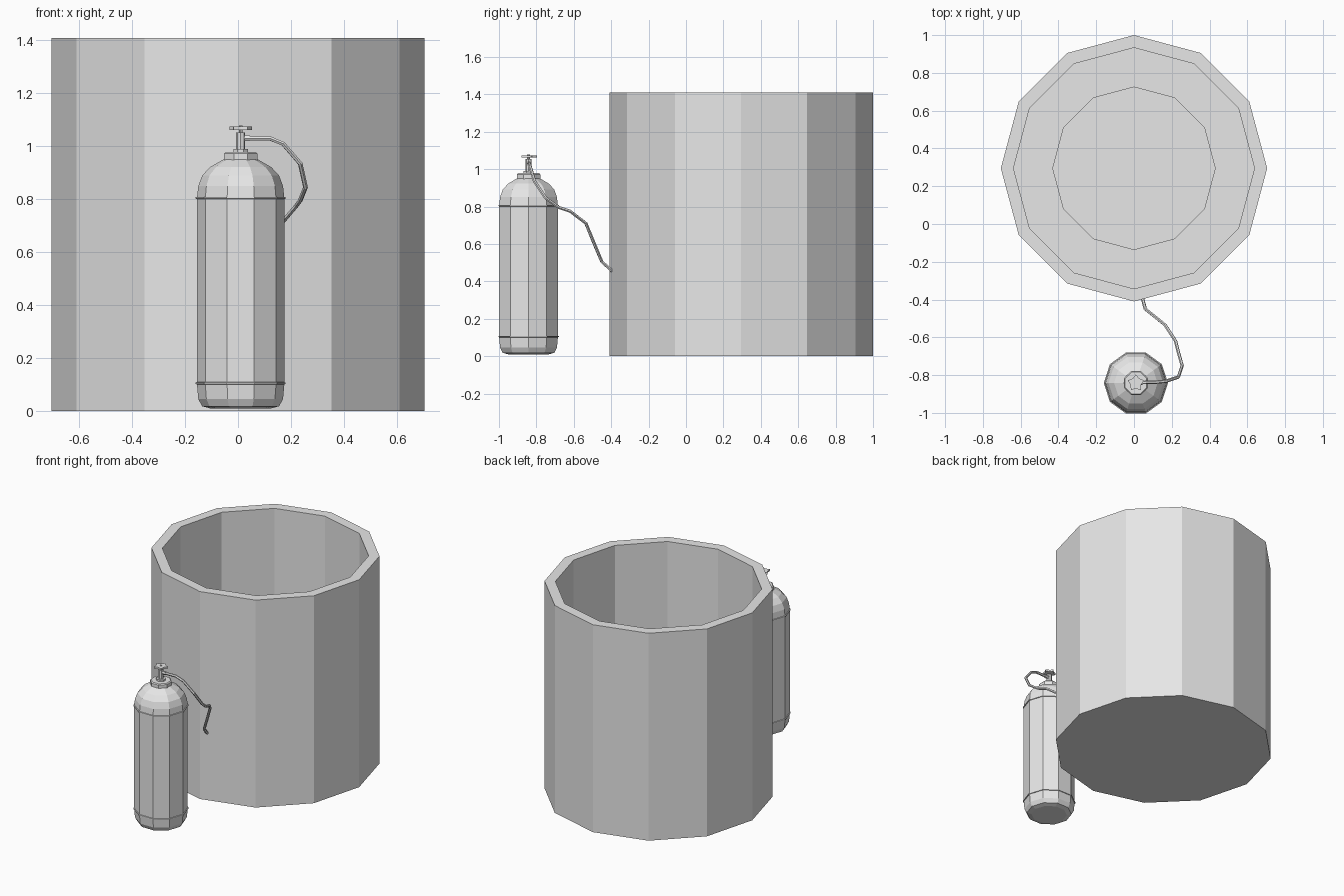
import bpy, bmesh
from math import sin, cos, pi, radians

cube = bpy.data.objects.get("Cube")
if cube:
    bpy.data.objects.remove(cube, do_unlink=True)

grey = bpy.data.materials.new("light_grey")
grey.use_nodes = True
grey.diffuse_color = (0.8, 0.8, 0.8, 1)
grey.node_tree.nodes["Principled BSDF"].inputs["Base Color"].default_value = (0.8, 0.8, 0.8, 1)


def lathe(name, center, profile, sides, turn=0.0, lobe=1.0):
    """Spin (radius, height) points into a closed flat-faced solid; lobe shrinks every other corner."""
    bm = bmesh.new()
    rings = []
    for r, z in profile:
        ring = []
        for i in range(sides):
            a = turn + 2 * pi * i / sides
            k = r * (lobe if i % 2 else 1)
            ring.append(bm.verts.new((k * cos(a), k * sin(a), z)))
        rings.append(ring)
    for low, high in zip(rings, rings[1:]):
        for i in range(sides):
            j = (i + 1) % sides
            bm.faces.new((low[i], low[j], high[j], high[i]))
    bm.faces.new(rings[0])
    bm.faces.new(rings[-1])
    bmesh.ops.recalc_face_normals(bm, faces=bm.faces)
    mesh = bpy.data.meshes.new(name)
    bm.to_mesh(mesh)
    bm.free()
    mesh.materials.append(grey)
    obj = bpy.data.objects.new(name, mesh)
    obj.location = (center[0], center[1], 0)
    bpy.context.collection.objects.link(obj)
    return obj


def tube(name, points, radius):
    """Round tube through the points, converted to a mesh."""
    curve = bpy.data.curves.new(name, "CURVE")
    curve.dimensions = "3D"
    curve.bevel_depth = radius
    curve.bevel_resolution = 1
    curve.use_fill_caps = True
    spline = curve.splines.new("POLY")
    spline.points.add(len(points) - 1)
    for p, co in zip(spline.points, points):
        p.co = (*co, 1)
    curve.materials.append(grey)
    obj = bpy.data.objects.new(name, curve)
    bpy.context.collection.objects.link(obj)
    bpy.ops.object.select_all(action="DESELECT")
    obj.select_set(True)
    bpy.context.view_layer.objects.active = obj
    bpy.ops.object.convert(target="MESH")
    for poly in bpy.context.object.data.polygons:
        poly.use_smooth = False


# Open twelve-sided tub with a shallow recess in its floor
lathe("tub", (0, 0.295),
      [(0.705, 0), (0.705, 1.41), (0.638, 1.41), (0.638, 0.07), (0.43, 0.07), (0.43, 0.05)], 12)

# Gas bottle body with rounded foot and domed shoulder
bottle = (0.01, -0.842)
lathe("bottle_body", bottle,
      [(0.115, 0.01), (0.145, 0.018), (0.16, 0.045), (0.165, 0.1), (0.165, 0.805),
       (0.16, 0.85), (0.145, 0.89), (0.115, 0.922), (0.066, 0.95)], 10)

# Raised seams around the body
for name, z in (("lower_seam", 0.105), ("upper_seam", 0.805)):
    lathe(name, bottle, [(0.16, z - 0.005), (0.17, z - 0.003), (0.17, z + 0.003), (0.16, z + 0.005)], 10)

# Collar, valve stem and five-lobed hand wheel
lathe("collar", bottle, [(0.068, 0.943), (0.068, 0.972), (0.062, 0.978)], 8, radians(22.5))
lathe("valve_base", bottle, [(0.03, 0.97), (0.03, 0.99)], 8, radians(22.5))
lathe("valve_stem", bottle, [(0.017, 0.985), (0.017, 1.053), (0.007, 1.053), (0.007, 1.078)], 8)
lathe("hand_wheel", bottle, [(0.045, 1.062), (0.045, 1.074)], 10, pi / 2, 0.66)

# Hose from the valve to the tub wall
tube("hose", [(0.015, -0.84, 1.03), (0.12, -0.837, 1.03), (0.17, -0.832, 1.01),
              (0.235, -0.81, 0.935), (0.255, -0.75, 0.845), (0.235, -0.68, 0.795),
              (0.22, -0.62, 0.775), (0.165, -0.535, 0.71), (0.11, -0.49, 0.6),
              (0.06, -0.45, 0.505), (0.045, -0.395, 0.455)], 0.009)
tube("hose_fitting", [(0.015, -0.84, 1.03), (0.045, -0.84, 1.03)], 0.012)
